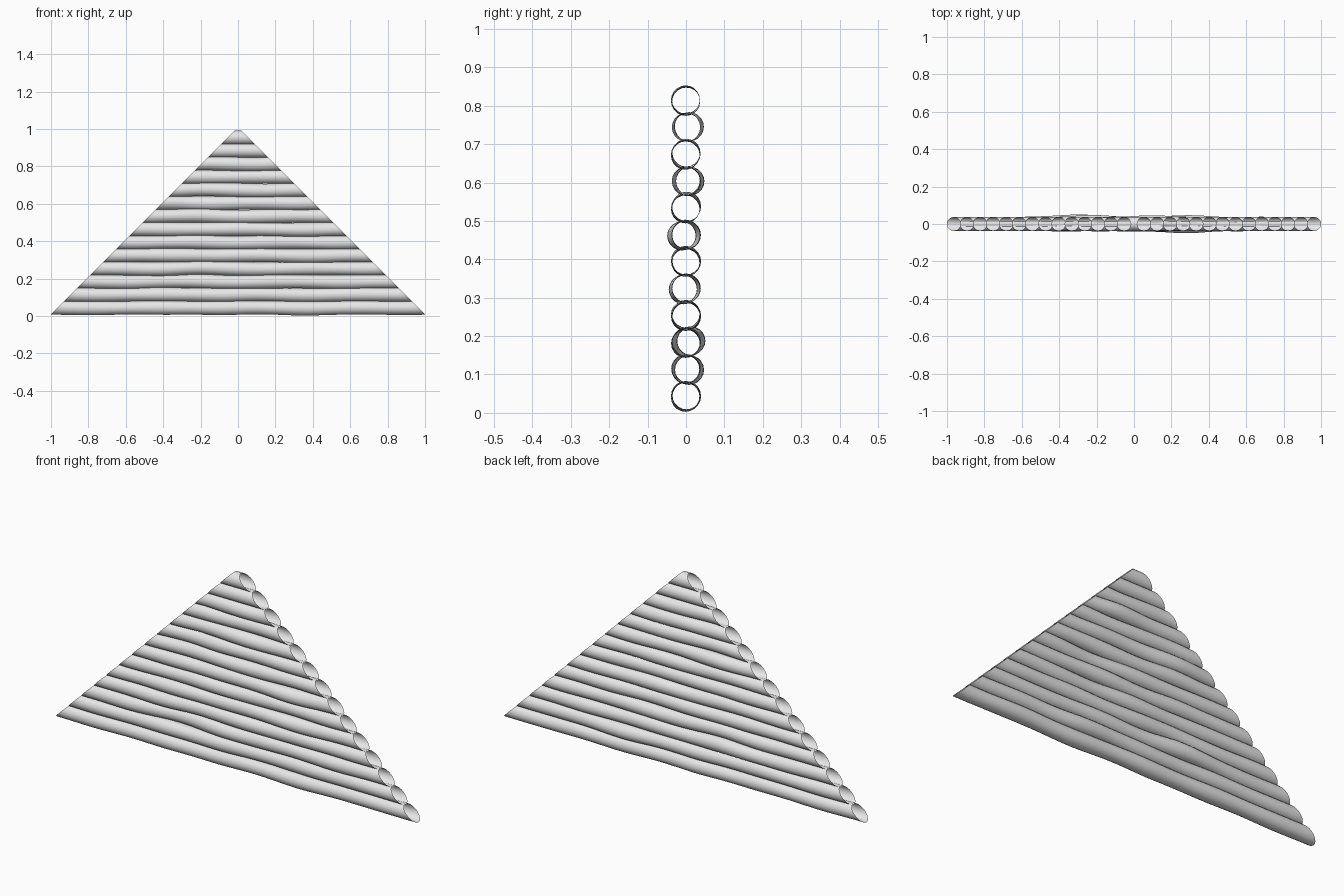
import bpy, bmesh, math, random

random.seed(4)
cube = bpy.data.objects.get("Cube")
if cube:
    bpy.data.objects.remove(cube)

# One pale grey for all the logs
grey = bpy.data.materials.new("pale_grey")
grey.use_nodes = True
colour = (0.8, 0.8, 0.8, 1)
grey.diffuse_color = colour
grey.node_tree.nodes["Principled BSDF"].inputs["Base Color"].default_value = colour

LOGS, STEP, FIRST_Z, RADIUS = 14, 0.07, 0.044, 0.037
SIDES, RINGS = 20, 48
APEX = 1.008                     # both 45 degree end cuts meet at this height

# Sideways bows: log number -> (depth, centre in x)
BOWS = {1: (0.010, 0.30), 2: (0.014, -0.30), 4: (-0.008, 0.25),
        6: (-0.014, 0.28), 8: (0.013, -0.25), 10: (0.010, 0.12)}


def bump(x, centre, width):
    return math.exp(-((x - centre) / width) ** 2)


def make_log(number):
    """Open, slightly crooked tube with mitred ends."""
    z0 = FIRST_Z + number * STEP
    half = APEX - z0
    straight = number >= LOGS - 2
    wobble = 0 if straight else 0.0025
    p1, p2, p3 = (random.uniform(0, math.tau) for _ in range(3))
    depth, centre = BOWS.get(number, (0, 0))
    bm = bmesh.new()
    rings = []
    for i in range(RINGS + 1):
        t = 2 * i / RINGS - 1
        x = t * half
        fade = 1 - t ** 4        # ends stay round and in line
        dy = fade * (depth * bump(x, centre, 0.16) + wobble * 0.6 * math.sin(9 * x + p1))
        dz = fade * wobble * (math.sin(11 * x + p2) + 1.2 * bump(x, -0.22, 0.12) - 0.4)
        r = RADIUS + fade * wobble * 0.4 * math.sin(17 * x + p3)
        ring = []
        for s in range(SIDES):
            a = math.tau * s / SIDES
            z = max(0, z0 + dz + r * math.sin(a))
            ring.append(bm.verts.new((t * (APEX - z), dy + r * math.cos(a), z)))
        rings.append(ring)
    for a, b in zip(rings, rings[1:]):
        for s in range(SIDES):
            n = (s + 1) % SIDES
            bm.faces.new((a[s], a[n], b[n], b[s])).smooth = True
    bmesh.ops.recalc_face_normals(bm, faces=bm.faces)
    mesh = bpy.data.meshes.new(f"gable_log_{number + 1}")
    bm.to_mesh(mesh)
    bm.free()
    mesh.materials.append(grey)
    bpy.context.collection.objects.link(bpy.data.objects.new(mesh.name, mesh))


# Stack of logs from the ground to the peak
for number in range(LOGS):
    make_log(number)
